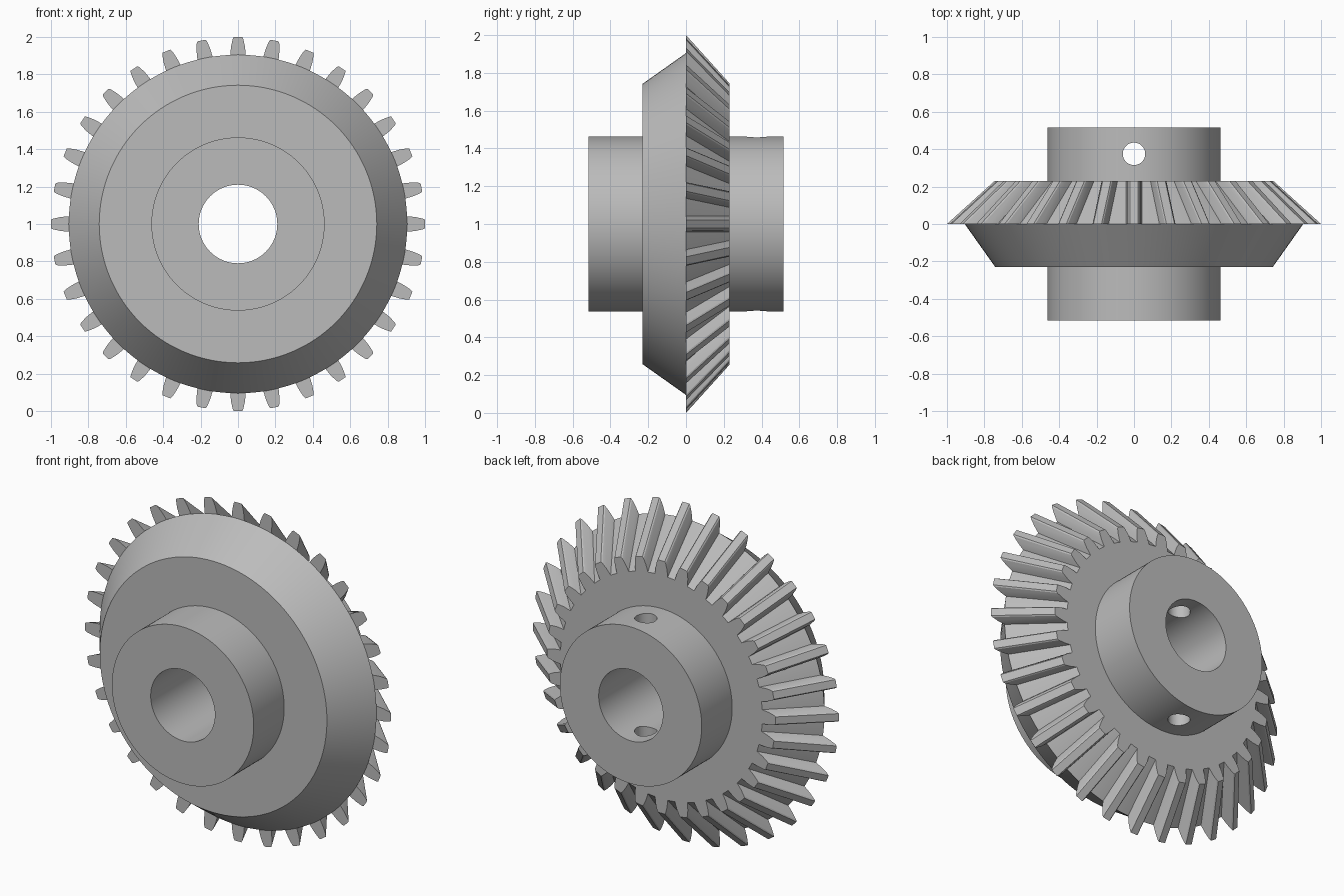
import bpy, bmesh, math
from mathutils import Matrix, Vector

cube = bpy.data.objects.get("Cube")
if cube:
    bpy.data.objects.remove(cube, do_unlink=True)

CENTRE = Vector((0, 0, 1))
TEETH = 32
SEGMENTS = 128
HALF_FACE = 0.23     # axial depth of each cone
HALF_HUB = 0.515     # axial reach of the hub

steel = bpy.data.materials.new("steel grey")
steel.use_nodes = True
steel.diffuse_color = (0.5, 0.5, 0.5, 1)
steel.node_tree.nodes["Principled BSDF"].inputs["Base Color"].default_value = (0.5, 0.5, 0.5, 1)


def make_object(name, bm):
    bmesh.ops.recalc_face_normals(bm, faces=bm.faces)
    mesh = bpy.data.meshes.new(name)
    bm.to_mesh(mesh)
    bm.free()
    mesh.materials.append(steel)
    obj = bpy.data.objects.new(name, mesh)
    bpy.context.collection.objects.link(obj)
    obj.location = CENTRE
    return obj


def smooth(obj, degrees):
    bpy.ops.object.select_all(action='DESELECT')
    obj.select_set(True)
    bpy.context.view_layer.objects.active = obj
    bpy.ops.object.shade_smooth_by_angle(angle=math.radians(degrees))


# Gear body: (radius, y) profile turned about the y axis
profile = [(0.21, -HALF_HUB), (0.463, -HALF_HUB), (0.463, -HALF_FACE),
           (0.742, -HALF_FACE), (0.905, 0), (0.66, HALF_FACE),
           (0.463, HALF_FACE), (0.463, HALF_HUB), (0.21, HALF_HUB)]
bm = bmesh.new()
rings = []
for i in range(SEGMENTS):
    a = 2 * math.pi * i / SEGMENTS
    rings.append([bm.verts.new((r * math.sin(a), y, r * math.cos(a))) for r, y in profile])
for i, ring in enumerate(rings):
    following = rings[(i + 1) % SEGMENTS]
    for j in range(len(profile)):
        k = (j + 1) % len(profile)
        bm.faces.new((ring[j], ring[k], following[k], following[j]))
body = make_object("gear_body", bm)

# Set-screw hole drilled vertically through the back hub
bm = bmesh.new()
bmesh.ops.create_cone(bm, cap_ends=True, segments=48, radius1=0.06, radius2=0.06, depth=1.2,
                      matrix=Matrix.Translation((0, 0.375, 0)))
cutter = make_object("screw_hole_cutter", bm)
cutter.hide_render = True
bpy.context.view_layer.update()
drill = body.modifiers.new("screw_hole", 'BOOLEAN')
drill.operation = 'DIFFERENCE'
drill.solver = 'EXACT'
drill.object = cutter
bpy.context.view_layer.objects.active = body
bpy.ops.object.modifier_apply(modifier=drill.name)
bpy.data.objects.remove(cutter, do_unlink=True)
smooth(body, 25)

# Teeth: one tapered section swept down the back cone, repeated round the rim
half_section = [(0.042, 0), (0.037, 0.045), (0.028, 0.085), (0.022, 1 - 0.905)]
section = half_section + [(-x, h) for x, h in reversed(half_section)]
bm = bmesh.new()
for t in range(TEETH):
    turn = Matrix.Rotation(2 * math.pi * t / TEETH, 3, 'Y')
    ends = []
    for y, root, height in ((0, 0.905, 1), (HALF_FACE, 0.66, 0.9)):
        ends.append([bm.verts.new(turn @ Vector((x, y, root + (h * height if h else -0.006))))
                     for x, h in section])
    outer, inner = ends
    bm.faces.new(outer)
    bm.faces.new(inner)
    for j in range(len(section)):
        k = (j + 1) % len(section)
        bm.faces.new((outer[j], outer[k], inner[k], inner[j]))
teeth = make_object("gear_teeth", bm)
smooth(teeth, 15)
